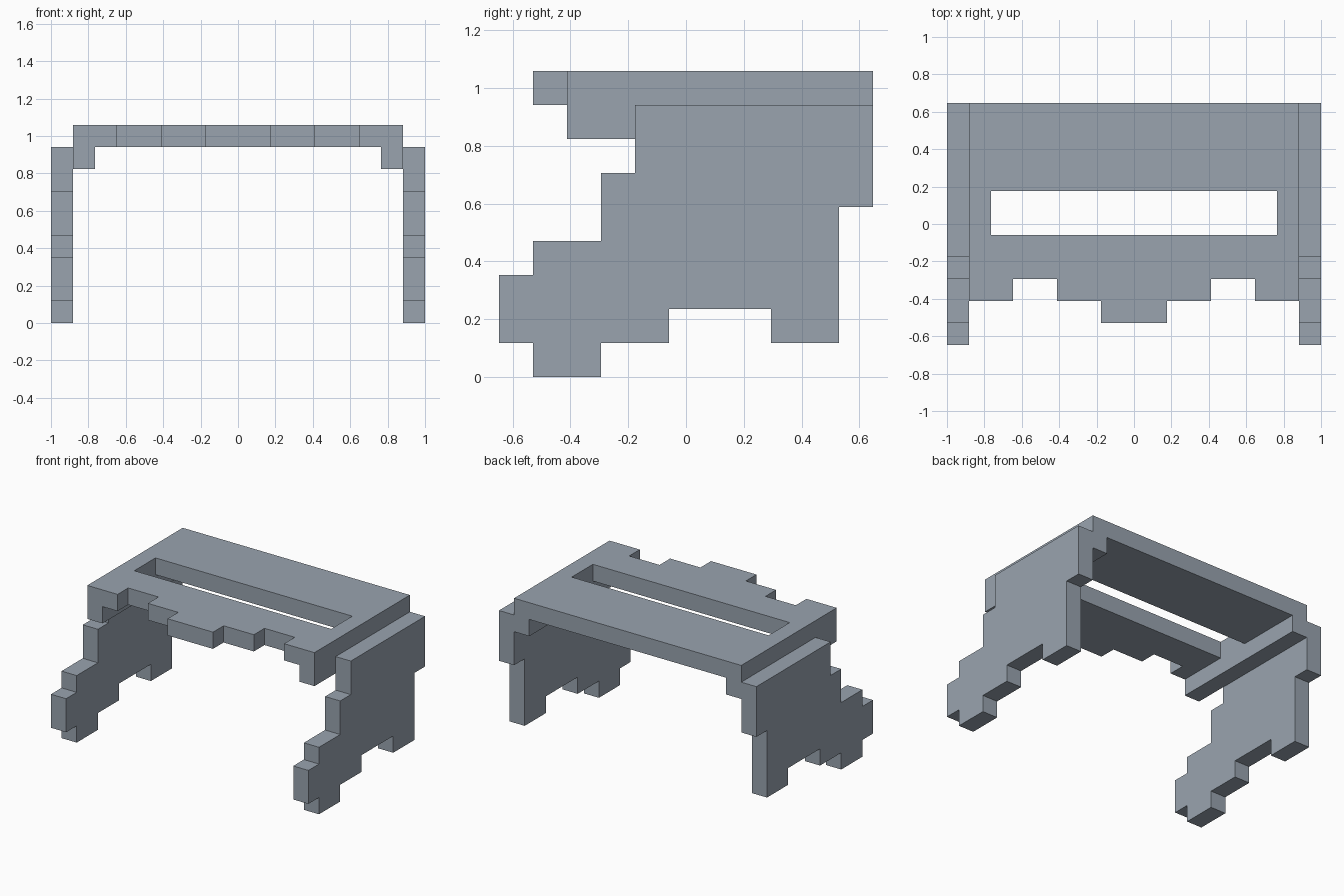
import bpy
import bmesh
from mathutils import Vector

if "Cube" in bpy.data.objects:
    bpy.data.objects.remove(bpy.data.objects["Cube"])

U = 2 / 17      # one block
Y0 = -5.5       # front edge, in blocks

grey = bpy.data.materials.new("blue grey")
grey.diffuse_color = (0.32, 0.37, 0.43, 1)
grey.use_nodes = True
grey.node_tree.nodes["Principled BSDF"].inputs["Base Color"].default_value = grey.diffuse_color


def prism(name, points, offset):
    """Extrude a closed outline (points in blocks) along an offset vector."""
    bm = bmesh.new()
    face = bm.faces.new([bm.verts.new(Vector(p) * U) for p in points])
    top = bmesh.ops.extrude_face_region(bm, geom=[face], use_keep_orig=True)
    moved = [g for g in top["geom"] if isinstance(g, bmesh.types.BMVert)]
    bmesh.ops.translate(bm, vec=Vector(offset) * U, verts=moved)
    bmesh.ops.recalc_face_normals(bm, faces=bm.faces)
    mesh = bpy.data.meshes.new(name)
    bm.to_mesh(mesh)
    bm.free()
    mesh.materials.append(grey)
    obj = bpy.data.objects.new(name, mesh)
    bpy.context.collection.objects.link(obj)
    return obj


def cut(target, name, x, y, z):
    """Subtract a box centred on x = 0 from the target."""
    corners = [(-x, y[0]), (x, y[0]), (x, y[1]), (-x, y[1])]
    cutter = prism(name, [(a, b + Y0, z[0]) for a, b in corners], (0, 0, z[1] - z[0]))
    cutter.hide_render = True
    cutter.hide_set(True)
    mod = target.modifiers.new(name, 'BOOLEAN')
    mod.operation = 'DIFFERENCE'
    mod.solver = 'EXACT'
    mod.object = cutter


# Stepped side panels, one block thick
panel = [(0, 1), (1, 1), (1, 0), (3, 0), (3, 1), (5, 1), (5, 2), (8, 2), (8, 1), (10, 1),
         (10, 5), (11, 5), (11, 8), (4, 8), (4, 6), (3, 6), (3, 4), (1, 4), (1, 3), (0, 3)]
for name, x in (("left_panel", -8.5), ("right_panel", 7.5)):
    prism(name, [(x, y + Y0, z) for y, z in panel], (1, 0, 0))

# Top plate with a notched front edge, mirrored about the middle
half = [(1.5, 1), (1.5, 2), (3.5, 2), (3.5, 3), (5.5, 3), (5.5, 2), (7.5, 2), (7.5, 11)]
outline = half + [(-x, y) for x, y in reversed(half)]
top = prism("top_plate", [(x, y + Y0, 7) for x, y in outline], (0, 0, 2))

# Hollow underneath leaves a rail along each side; then the long slot
cut(top, "underside_cutter", 6.5, (-1, 12), (6, 8))
cut(top, "slot_cutter", 6.5, (5, 7), (7.5, 10))
